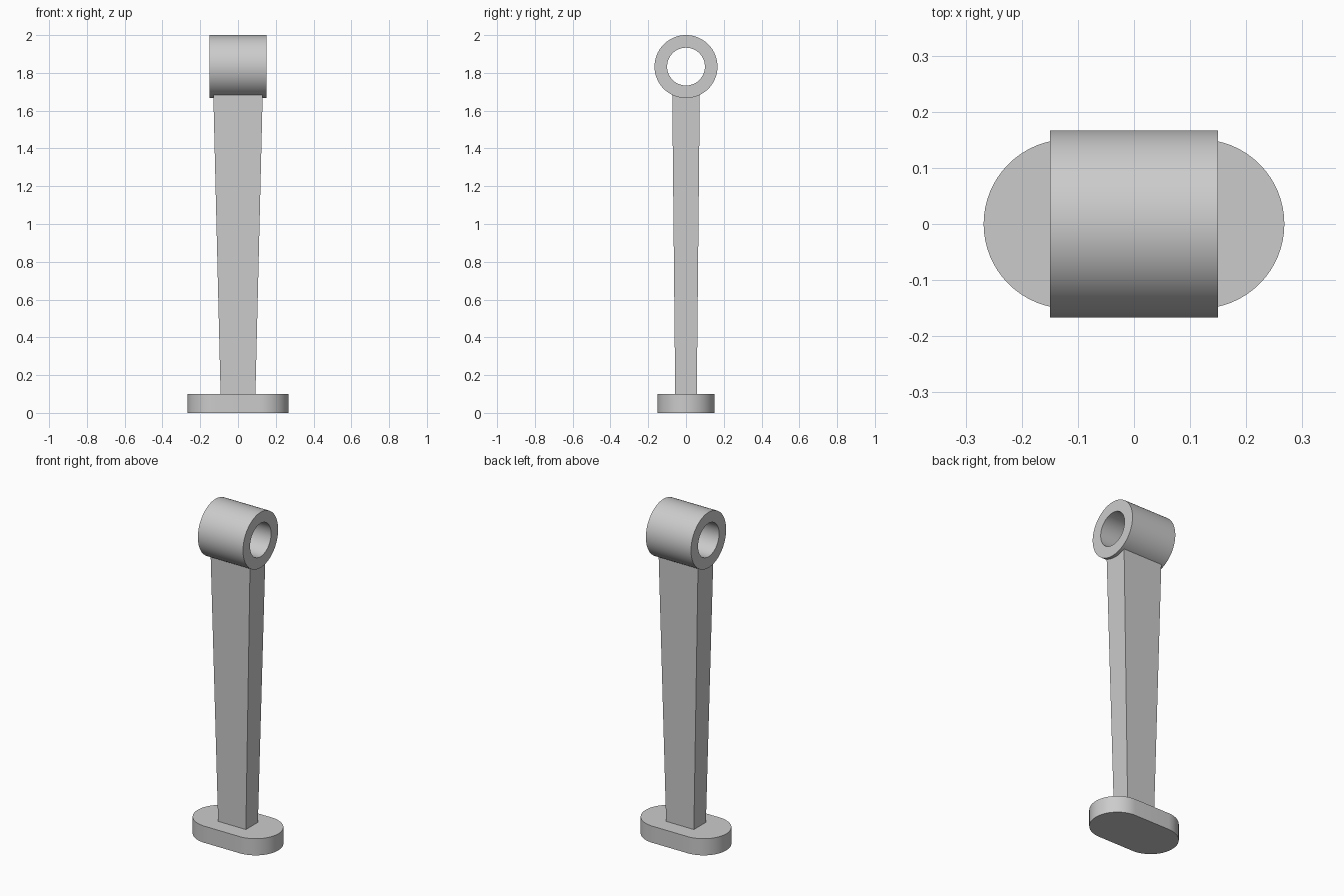
import bpy
import bmesh
from math import radians, sin, cos, pi

cube = bpy.data.objects.get("Cube")
if cube:
    bpy.data.objects.remove(cube, do_unlink=True)

grey = bpy.data.materials.new("plain grey")
grey.use_nodes = True
COLOUR = (0.6, 0.6, 0.6, 1)
grey.diffuse_color = COLOUR
grey.node_tree.nodes["Principled BSDF"].inputs["Base Color"].default_value = COLOUR


def loft(name, loops, closed=False):
    """Join matching point loops; cap the ends, or close into a ring."""
    bm = bmesh.new()
    rings = [[bm.verts.new(p) for p in loop] for loop in loops]
    n = len(rings[0])
    pairs = list(zip(rings, rings[1:] + rings[:1]))
    for a, b in pairs if closed else pairs[:-1]:
        for i in range(n):
            j = (i + 1) % n
            bm.faces.new((a[i], a[j], b[j], b[i]))
    if not closed:
        bm.faces.new(rings[0])
        bm.faces.new(rings[-1])
    bmesh.ops.recalc_face_normals(bm, faces=bm.faces)
    mesh = bpy.data.meshes.new(name)
    bm.to_mesh(mesh)
    bm.free()
    mesh.materials.append(grey)
    obj = bpy.data.objects.new(name, mesh)
    bpy.context.collection.objects.link(obj)
    bpy.ops.object.select_all(action="DESELECT")
    obj.select_set(True)
    bpy.context.view_layer.objects.active = obj
    bpy.ops.object.shade_smooth_by_angle(angle=radians(30))
    return obj


# Foot plate with rounded ends
def foot_outline(z, radius=0.151, offset=0.117, steps=32):
    points = []
    for side in (1, -1):
        for i in range(steps + 1):
            a = -pi / 2 + pi * i / steps
            points.append((side * (offset + radius * cos(a)), side * radius * sin(a), z))
    return points


loft("foot_plate", [foot_outline(0), foot_outline(0.1)])


# Tapered column, ending inside the sleeve wall
def rectangle(x, y, z):
    return [(-x, -y, z), (x, -y, z), (x, y, z), (-x, y, z)]


loft("column", [rectangle(0.092, 0.057, 0.09), rectangle(0.131, 0.073, 1.7)])


# Open sleeve lying along x
def circle(x, radius, z=1.8333, steps=96):
    return [(x, radius * cos(2 * pi * i / steps), z + radius * sin(2 * pi * i / steps))
            for i in range(steps)]


OUTER, INNER, HALF = 0.1667, 0.1, 0.15
loft("bearing_sleeve", [circle(-HALF, OUTER), circle(HALF, OUTER),
                        circle(HALF, INNER), circle(-HALF, INNER)], closed=True)
